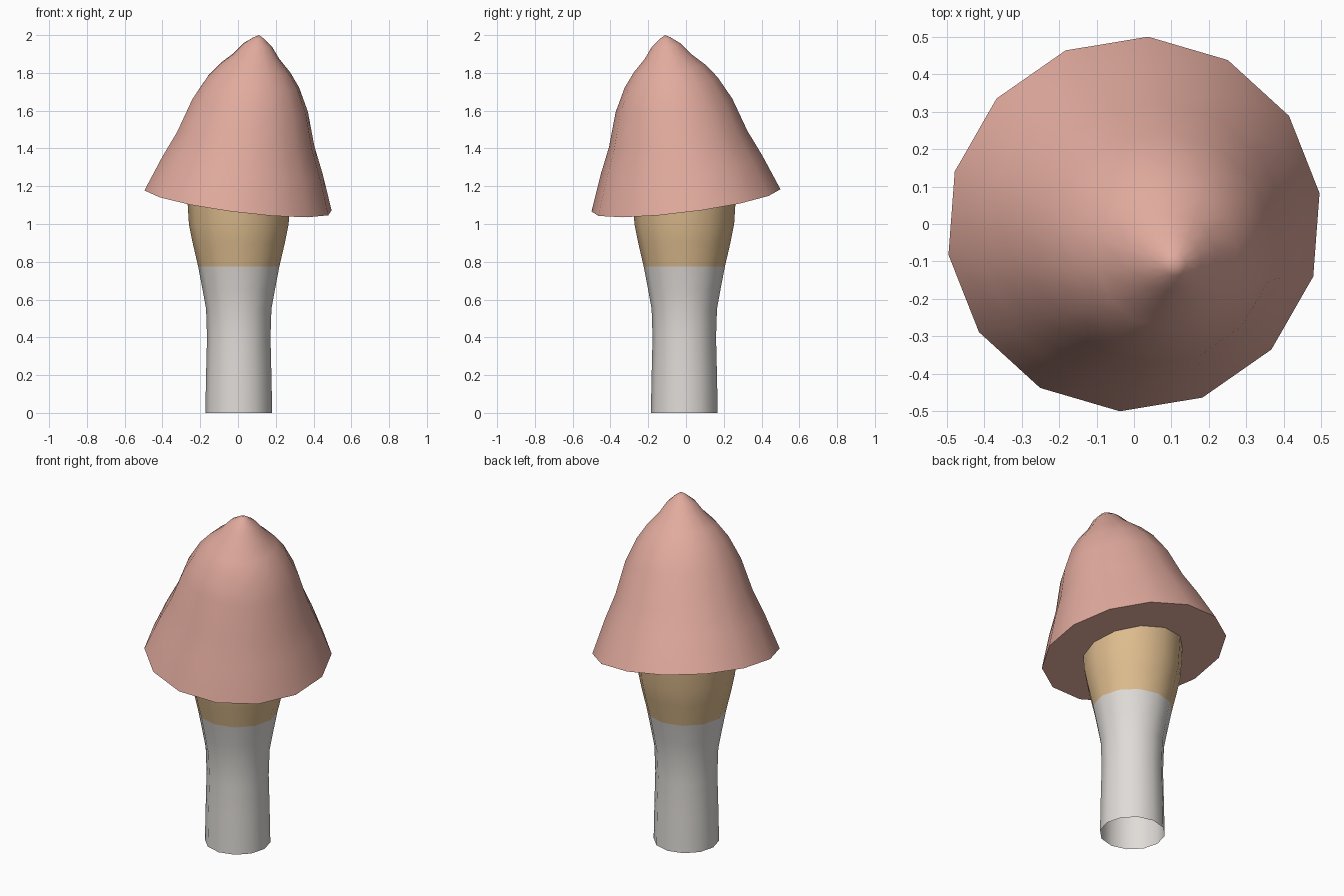
import bpy, bmesh, math
from mathutils import Matrix, Vector

cube = bpy.data.objects.get("Cube")
if cube:
    bpy.data.objects.remove(cube, do_unlink=True)


def make_material(name, rgb):
    mat = bpy.data.materials.new(name)
    mat.use_nodes = True
    mat.diffuse_color = (*rgb, 1)
    mat.node_tree.nodes["Principled BSDF"].inputs["Base Color"].default_value = (*rgb, 1)
    return mat


def lathe(name, profile, sides, phase, mats, transform, cap_bottom=False):
    """Revolve (height, radius) pairs; a zero radius closes to a point."""
    bm = bmesh.new()
    rings = []
    for h, r in profile:
        if r == 0:
            rings.append([bm.verts.new((0, 0, h))] * sides)
            continue
        angles = [math.radians(phase) + math.tau * i / sides for i in range(sides)]
        rings.append([bm.verts.new((r * math.cos(a), r * math.sin(a), h)) for a in angles])
    for low, high in zip(rings, rings[1:]):
        for i in range(sides):
            j = (i + 1) % sides
            corners = [low[i], low[j], high[j], high[i]]
            bm.faces.new(list(dict.fromkeys(corners)))
    if cap_bottom:
        bm.faces.new(rings[0][::-1])
    bm.transform(transform)
    mesh = bpy.data.meshes.new(name)
    bm.to_mesh(mesh)
    bm.free()
    for mat in mats:
        mesh.materials.append(mat)
    obj = bpy.data.objects.new(name, mesh)
    bpy.context.collection.objects.link(obj)
    bpy.ops.object.select_all(action="DESELECT")
    obj.select_set(True)
    bpy.context.view_layer.objects.active = obj
    bpy.ops.object.shade_smooth_by_angle(angle=math.radians(45))
    return obj


pink = make_material("dusty pink", (0.76, 0.407, 0.342))
pale = make_material("pale grey", (0.745, 0.716, 0.686))
tan = make_material("tan", (0.73, 0.503, 0.27))

# Stem: open at the foot, flaring into the cap, tan above the collar line
COLLAR = 0.775
stem_profile = [(0, 0.177), (0.2, 0.173), (0.4, 0.168), (0.55, 0.173), (0.65, 0.191),
                (COLLAR, 0.215), (0.9, 0.244), (1.0, 0.264), (1.18, 0.275)]
stem = lathe("stem", stem_profile, 12, 0, [pale, tan], Matrix.Translation((0.004, -0.009, 0)))
for face in stem.data.polygons:
    face.material_index = int(face.center.z > COLLAR)

# Cap: pointed bell leaning toward front left, with a flat underside
cap_profile = [(0, 0.505), (0.19, 0.432), (0.33, 0.37), (0.51, 0.312), (0.635, 0.248),
               (0.71, 0.19), (0.775, 0.123), (0.835, 0.077), (0.872, 0.03), (0.889, 0)]
tilt = Matrix.Rotation(math.radians(10.2), 4, Vector((1, 1, 0)))
lathe("cap", cap_profile, 14, 9, [pink], Matrix.Translation((0, 0, 1.125)) @ tilt, True)
